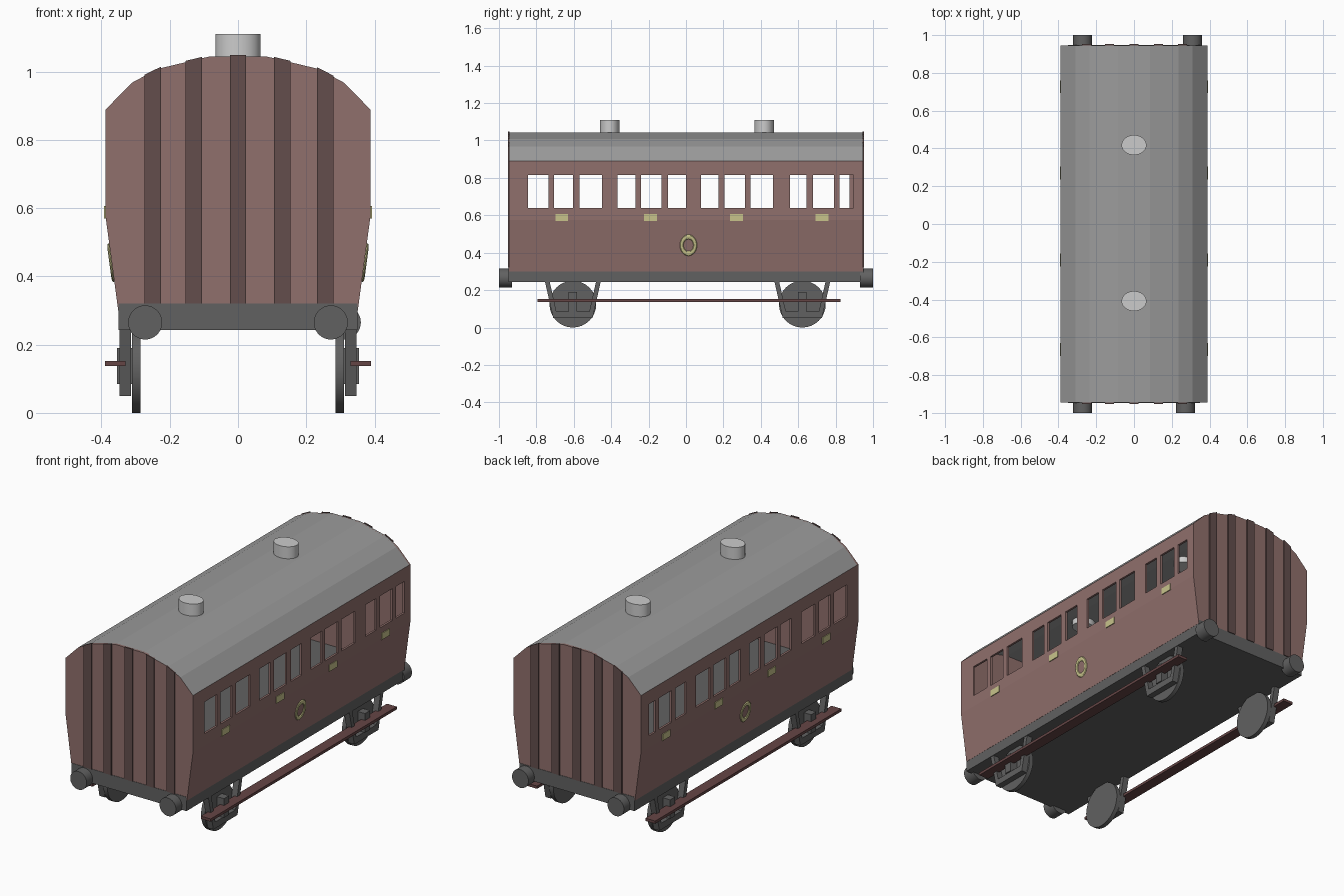
import bpy, bmesh, math
from mathutils import Matrix

cube = bpy.data.objects.get("Cube")
if cube:
    bpy.data.objects.remove(cube, do_unlink=True)


def material(name, rgb):
    m = bpy.data.materials.new(name)
    m.use_nodes = True
    m.diffuse_color = (*rgb, 1)
    m.node_tree.nodes["Principled BSDF"].inputs["Base Color"].default_value = (*rgb, 1)
    return m


BODY = material("faded maroon", (0.28, 0.16, 0.15))
STRIPE = material("dark maroon", (0.125, 0.076, 0.073))
ROOF = material("roof grey", (0.33, 0.33, 0.33))
VENT = material("pale grey", (0.6, 0.6, 0.6))
FRAME = material("iron grey", (0.12, 0.12, 0.12))
BOARD = material("footboard brown", (0.13, 0.06, 0.06))
BRASS = material("pale brass", (0.58, 0.55, 0.26))


def finish(name, bm, *mats):
    mesh = bpy.data.meshes.new(name)
    bm.to_mesh(mesh)
    bm.free()
    ob = bpy.data.objects.new(name, mesh)
    bpy.context.collection.objects.link(ob)
    for m in mats:
        mesh.materials.append(m)
    return ob


def prism(name, pts, a, b, mat, axis="y"):
    """Extrude a closed outline along y (points are x,z) or along x (points are y,z)."""
    bm = bmesh.new()
    place = (lambda p, d: (p[0], d, p[1])) if axis == "y" else (lambda p, d: (d, p[0], p[1]))
    face = bm.faces.new([bm.verts.new(place(p, a)) for p in pts])
    ext = bmesh.ops.extrude_face_region(bm, geom=[face])["geom"]
    move = (0, b - a, 0) if axis == "y" else (b - a, 0, 0)
    bmesh.ops.translate(bm, vec=move, verts=[v for v in ext if isinstance(v, bmesh.types.BMVert)])
    bmesh.ops.recalc_face_normals(bm, faces=bm.faces)
    return finish(name, bm, mat)


def box(name, x, y, z, mat):
    return prism(name, [(x[0], z[0]), (x[1], z[0]), (x[1], z[1]), (x[0], z[1])], y[0], y[1], mat)


def cylinder(name, r, depth, loc, axis, mat, segs=32, sy=1):
    bm = bmesh.new()
    bmesh.ops.create_cone(bm, cap_ends=True, segments=segs, radius1=r, radius2=r, depth=depth)
    turn = {"x": Matrix.Rotation(math.pi / 2, 4, "Y"), "y": Matrix.Rotation(math.pi / 2, 4, "X"),
            "z": Matrix.Diagonal((1, sy, 1, 1))}[axis]
    bmesh.ops.transform(bm, matrix=Matrix.Translation(loc) @ turn, verts=bm.verts)
    ob = finish(name, bm, mat)
    smooth(ob)
    return ob


def smooth(ob):
    bpy.ops.object.select_all(action="DESELECT")
    ob.select_set(True)
    bpy.context.view_layer.objects.active = ob
    bpy.ops.object.shade_smooth_by_angle(angle=math.radians(35))


END = 0.945
SILL, HEAD = 0.64, 0.815
side = [(0.351, 0.30), (0.388, 0.575), (0.388, SILL), (0.388, HEAD), (0.388, 0.889)]
roof = [(0.31, 0.968), (0.235, 1.008), (0.085, 1.044)]
half = side + roof
outline = half + [(-x, z) for x, z in reversed(half)]

# Shell: both sides and the roof as one sheet, with window cells left open
windows = [(-0.845, -0.735), (-0.705, -0.605), (-0.57, -0.45), (-0.365, -0.27),
           (-0.24, -0.13), (-0.095, 0.0), (0.08, 0.175), (0.205, 0.315),
           (0.345, 0.465), (0.555, 0.645), (0.68, 0.79), (0.82, 0.875)]
wide = windows[:-1] + [(0.82, 0.895)]
cuts = sorted({-END, END} | {y for w in windows + wide for y in w})
bm = bmesh.new()
grid = [[bm.verts.new((x, y, z)) for y in cuts] for x, z in outline]
for i in range(len(outline) - 1):
    (x0, z0), (x1, z1) = outline[i], outline[i + 1]
    mid_z = (z0 + z1) / 2
    for j in range(len(cuts) - 1):
        mid_y = (cuts[j] + cuts[j + 1]) / 2
        openings = wide if x0 > 0 else windows
        if SILL < mid_z < HEAD and any(a < mid_y < b for a, b in openings):
            continue
        f = bm.faces.new((grid[i][j], grid[i][j + 1], grid[i + 1][j + 1], grid[i + 1][j]))
        f.material_index = 1 if mid_z > side[-1][1] else 0
shell = finish("carriage_sides_and_roof", bm, BODY, ROOF)
thick = shell.modifiers.new("thickness", "SOLIDIFY")
thick.thickness = 0.012
thick.offset = -1


# Ends with raised dark strips that follow the roof line
def roof_z(x):
    x = abs(x)
    pts = [side[-1]] + roof + [(0, roof[-1][1])]
    for (xa, za), (xb, zb) in zip(pts, pts[1:]):
        if xb <= x <= xa:
            return za + (zb - za) * (xa - x) / (xa - xb)


for s, label in ((-1, "front"), (1, "back")):
    prism(label + "_end_wall", outline, s * (END - 0.012), s * (END + 0.001), BODY)
    for k, x in enumerate((-0.25, -0.13, 0, 0.13, 0.256)):
        a, b = x - 0.024, x + 0.024
        prism(f"{label}_strip_{k + 1}", [(a, 0.32), (b, 0.32), (b, roof_z(b) + 0.004), (a, roof_z(a) + 0.004)],
              s * END, s * (END + 0.007), STRIPE)

# Underframe and buffers
box("underframe", (-0.35, 0.35), (-END - 0.003, END + 0.003), (0.243, 0.32), FRAME)
for label, x, s in (("front_right", -0.272, -1), ("front_left", 0.272, -1),
                    ("back_right", -0.272, 1), ("back_left", 0.31, 1)):
    cylinder(label + "_buffer", 0.05, 0.07, (x, s * 0.965, 0.265), "y", FRAME)

# Roof vents
for label, y in (("front", -0.408), ("back", 0.418)):
    cylinder(label + "_roof_vent", 0.066, 0.11, (0, y, 1.055), "z", VENT, sy=0.8)

for s, label in ((-1, "right"), (1, "left")):
    # Wheels, slanted axle guards and axle boxes
    for end, y in (("front", -0.605), ("back", 0.622)):
        tag = f"{end}_{label}"
        cylinder(tag + "_wheel", 0.125, 0.024, (s * 0.298, y, 0.125), "x", FRAME)
        for t in (-1, 1):
            leg = [(y + t * 0.15, 0.25), (y + t * 0.125, 0.25), (y + t * 0.08, 0.05), (y + t * 0.105, 0.05)]
            prism(tag + "_guard_leg", leg, s * 0.313, s * 0.347, FRAME, "x")
        xs = (s * 0.313, s * 0.347)
        box(tag + "_guard_tie", xs, (y - 0.105, y + 0.105), (0.05, 0.085), FRAME)
        box(tag + "_axle_box", (s * 0.305, s * 0.354), (y - 0.022, y + 0.022), (0.085, 0.19), FRAME)

    # Footboard
    box(label + "_footboard", (s * 0.33, s * 0.39), (-0.795, 0.825), (0.137, 0.152), BOARD)

    # Door handles
    for k, y in enumerate((-0.665, -0.19, 0.27, 0.727)):
        plate = [(y - 0.034, 0.606), (y - 0.034, 0.57), (y + 0.034, 0.57), (y + 0.034, 0.606)]
        prism(f"{label}_door_handle_{k + 1}", plate, s * 0.384, s * 0.392, BRASS, "x")

    # Oval ring emblem lying on the sloping lower side
    bpy.ops.mesh.primitive_torus_add(major_segments=32, minor_segments=8, major_radius=0.036, minor_radius=0.01,
                                     location=(s * 0.372, 0.013, 0.44),
                                     rotation=(0, s * (math.pi / 2 + 0.134), 0))
    ring = bpy.context.object
    ring.name = label + "_oval_ring"
    ring.scale = (1.25, 1, 0.5)
    ring.data.materials.append(BRASS)
    smooth(ring)
